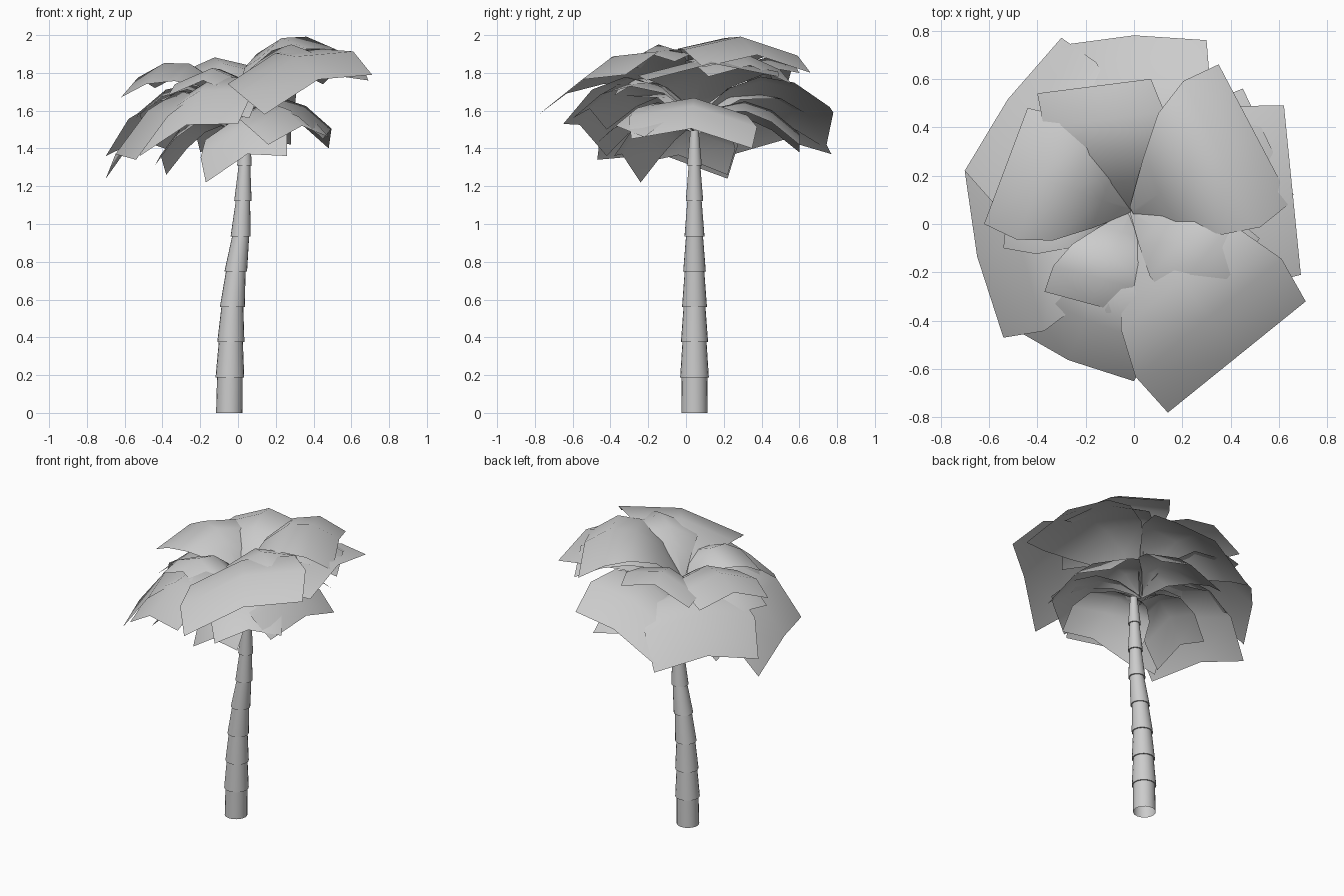
import bpy, bmesh, math
from mathutils import Vector

if "Cube" in bpy.data.objects:
    bpy.data.objects.remove(bpy.data.objects["Cube"])

def make(name, bm, angle):
    me = bpy.data.meshes.new(name)
    bm.to_mesh(me)
    bm.free()
    ob = bpy.data.objects.new(name, me)
    bpy.context.collection.objects.link(ob)
    bpy.ops.object.select_all(action='DESELECT')
    bpy.context.view_layer.objects.active = ob
    ob.select_set(True)
    bpy.ops.object.shade_smooth_by_angle(angle=math.radians(angle))
    return ob

# Trunk: stacked tapered rings, each flaring out over the one below (open base)
SIDES = 20
centres = [-.046, -.043, -.038, -.03, -.012, .014, .026, .034, .040]
radii = [.070, .076, .072, .066, .060, .053, .046, .039, .030]
bm = bmesh.new()
rings = []

def ring(i, r):
    rings.append([bm.verts.new((centres[i] + r * math.cos(2 * math.pi * k / SIDES),
                                .045 + r * math.sin(2 * math.pi * k / SIDES), i * .187))
                  for k in range(SIDES)])

for i in range(len(radii) - 1):
    ring(i, radii[i])
    ring(i + 1, radii[i + 1] - .008)
for a, b in zip(rings, rings[1:]):
    for k in range(SIDES):
        n = (k + 1) % SIDES
        bm.faces.new((a[k], a[n], b[n], b[k]))
bm.faces.new(rings[-1])
make("trunk", bm, 35)

# Fronds: arched sheets folded along the spine, fanning from the crown to two tip corners
FAN = [.05, .48, .88, 1.06, 1.0]

def frond(name, peak_z, left, right, sag=.08):
    # higher arches leave the crown higher up
    root = Vector((-.01, .055, 1.5 + .4 * (peak_z - 1.6)))
    left, right = Vector(left), Vector(right)
    half = (right - left) / 2
    tip = (left + right) / 2 + Vector((0, 0, sag))
    out = tip - root
    out.z = 0
    out = out.normalized() * (.03 if name.startswith("lower") else 0)
    tip += out
    ctrl = root.lerp(tip, .45)
    ctrl.z = (peak_z - .16 * root.z - .36 * tip.z) / .48
    bm = bmesh.new()
    rows = []
    for i, w in enumerate(FAN):
        t = i / (len(FAN) - 1)
        p = root * (1 - t) ** 2 + ctrl * 2 * t * (1 - t) + tip * t * t
        drop = Vector((0, 0, sag * w)) + out * t
        rows.append([bm.verts.new(p + half * w * s - drop * s * s) for s in (-1, 0, 1)])
    for a, b in zip(rows, rows[1:]):
        for j in range(2):
            bm.faces.new((a[j], b[j], b[j + 1], a[j + 1]))
    bmesh.ops.recalc_face_normals(bm, faces=bm.faces)
    if sum(f.normal.z for f in bm.faces) < 0:
        bmesh.ops.reverse_faces(bm, faces=bm.faces)
    make(name + "_frond", bm, 70)

# Crown, from the top layer down: arch height and the two tip corners
frond("upper_back_right", 2.0, (.65, .09, 1.83), (.35, .66, 1.80))
frond("second_back_right", 1.93, (.66, .12, 1.78), (.45, .56, 1.74))
frond("upper_front", 1.83, (-.37, -.28, 1.68), (0, -.38, 1.68))
frond("upper_front_right", 1.94, (.26, -.38, 1.80), (.52, -.06, 1.86))
frond("upper_left", 1.86, (-.44, .48, 1.72), (-.62, 0, 1.67))
frond("upper_back", 1.87, (.07, .60, 1.80), (-.40, .54, 1.75))
frond("middle_front_right", 1.91, (.14, -.78, 1.58), (.71, -.32, 1.79))
frond("middle_right", 1.87, (.69, -.21, 1.76), (.62, .49, 1.78))
frond("middle_left", 1.74, (-.50, .30, 1.47), (-.54, -.10, 1.56))
frond("middle_front", 1.77, (-.36, -.42, 1.50), (.06, -.60, 1.56))
frond("lower_back", 1.75, (.30, .76, 1.62), (-.30, .74, 1.40))
frond("lower_back_left", 1.71, (-.30, .77, 1.37), (-.70, .22, 1.36))
frond("lower_left", 1.68, (-.70, .22, 1.24), (-.54, -.47, 1.34))
frond("lower_front_left", 1.76, (-.52, -.42, 1.36), (0, -.65, 1.53))
frond("lower_front", 1.56, (-.17, -.24, 1.22), (.26, -.38, 1.36))
frond("lower_front_right", 1.64, (.16, -.48, 1.42), (.48, -.22, 1.46))
frond("lower_right", 1.66, (.45, -.29, 1.45), (.48, .35, 1.40))
frond("inner_left", 1.56, (-.38, .22, 1.26), (-.44, -.30, 1.31))
frond("inner_back", 1.64, (.28, .60, 1.42), (-.20, .60, 1.38))
